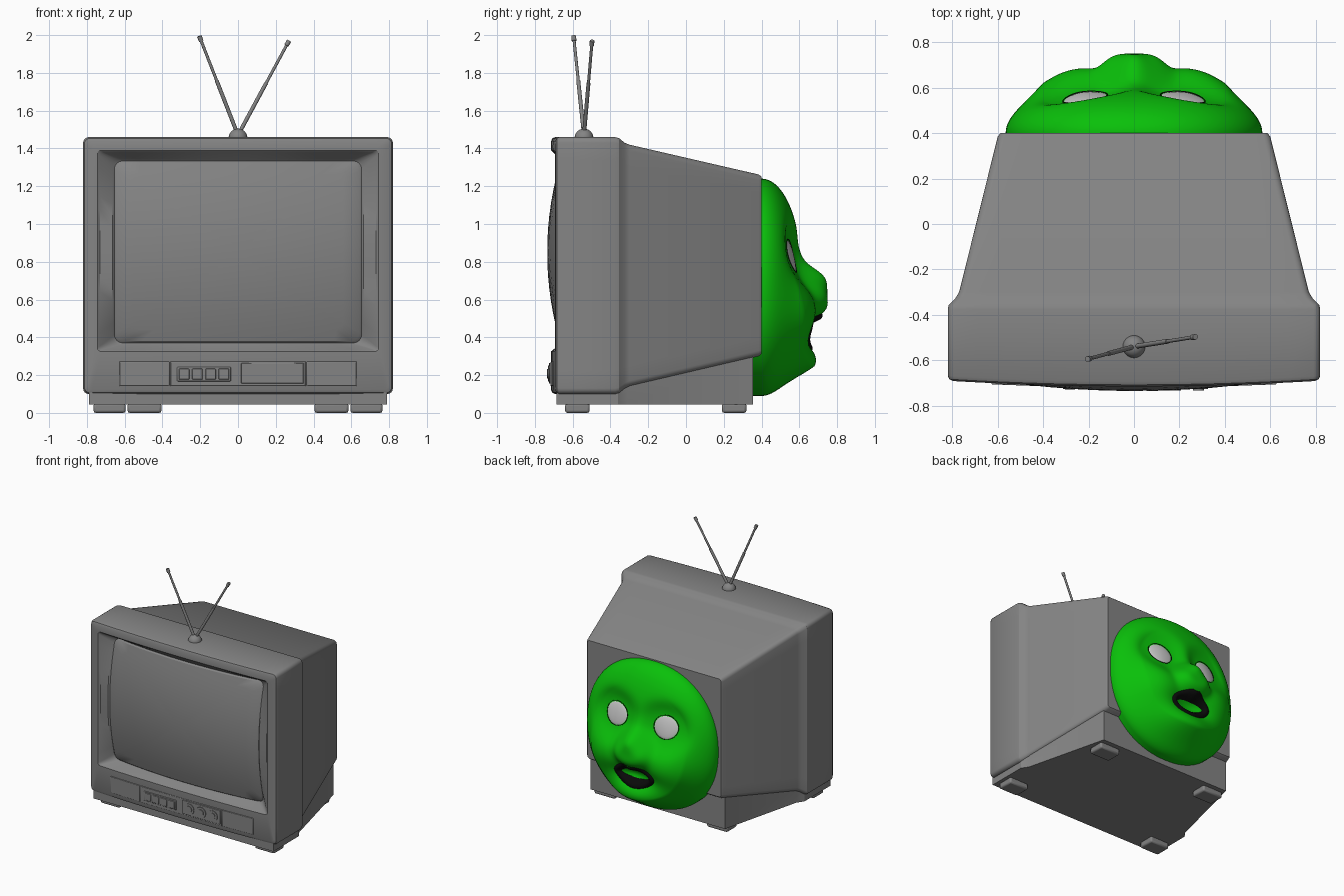
import bpy, bmesh, math
from math import sin, cos, pi, exp, sqrt
from mathutils import Vector, Matrix

if "Cube" in bpy.data.objects:
    bpy.data.objects.remove(bpy.data.objects["Cube"])


def material(name, rgb):
    m = bpy.data.materials.new(name)
    m.diffuse_color = (*rgb, 1)
    m.use_nodes = True
    m.node_tree.nodes["Principled BSDF"].inputs["Base Color"].default_value = m.diffuse_color
    return m


GREEN = material("green", (0.003, 0.53, 0.003))
BLACK = material("black", (0.003, 0.003, 0.003))
WHITE = material("white", (0.8, 0.8, 0.8))
GREY = material("dark_grey", (0.23, 0.23, 0.23))


def finish(name, bm, mat=GREY, bevel=0, angle=30):
    bmesh.ops.recalc_face_normals(bm, faces=bm.faces)
    me = bpy.data.meshes.new(name)
    bm.to_mesh(me)
    bm.free()
    ob = bpy.data.objects.new(name, me)
    bpy.context.collection.objects.link(ob)
    me.materials.append(mat)
    bpy.ops.object.select_all(action='DESELECT')
    ob.select_set(True)
    bpy.context.view_layer.objects.active = ob
    bpy.ops.object.shade_smooth_by_angle(angle=math.radians(angle))
    if bevel:
        b = ob.modifiers.new("bevel", 'BEVEL')
        b.width, b.segments = bevel, 2
    return ob


def loft(name, loops, caps=(False, False), mat=GREY, angle=30):
    bm = bmesh.new()
    rings = [[bm.verts.new(p) for p in loop] for loop in loops]
    n = len(rings[0])
    for a, b in zip(rings, rings[1:]):
        for i in range(n):
            j = (i + 1) % n
            bm.faces.new((a[i], a[j], b[j], b[i]))
    for cap, ring in zip(caps, (rings[0], rings[-1])):
        if cap:
            bm.faces.new(ring)
    return finish(name, bm, mat, angle=angle)


def rounded_rect(hx, z0, z1, r, y, side=14, seg=4):
    """Rounded rectangle loop in xz; y is a number or a function of x, z."""
    hz, mid = (z1 - z0) / 2, (z0 + z1) / 2
    arcs = []
    for k, (sx, sz) in enumerate(((1, 1), (-1, 1), (-1, -1), (1, -1))):
        c = Vector((sx * (hx - r), sz * (hz - r)))
        arcs.append([c + r * Vector((cos(a), sin(a))) for a in
                     ((k + i / seg) * pi / 2 for i in range(seg + 1))])
    pts = []
    for k in range(4):
        a, b = arcs[k][-1], arcs[(k + 1) % 4][0]
        pts += arcs[k] + [a.lerp(b, i / side) for i in range(1, side)]
    return [Vector((p.x, y(p.x, p.y + mid) if callable(y) else y, p.y + mid)) for p in pts]


def box(name, x, y, z, sx, sy, sz, bevel=0.006, turn=0):
    bm = bmesh.new()
    bmesh.ops.create_cube(bm, size=1, matrix=Matrix.Translation((x, y, z))
                          @ Matrix.Rotation(turn, 4, 'Z') @ Matrix.Diagonal((sx, sy, sz, 1)))
    return finish(name, bm, bevel=bevel)


def rod(name, a, b, r, seg=16):
    a, b = Vector(a), Vector(b)
    d = b - a
    bm = bmesh.new()
    bmesh.ops.create_cone(bm, cap_ends=True, segments=seg, radius1=r, radius2=r, depth=d.length,
                          matrix=Matrix.Translation((a + b) / 2) @ d.to_track_quat('Z', 'Y').to_matrix().to_4x4())
    return finish(name, bm)


# Cabinet shell: back plate, tapering housing, front frame and funnel to the screen
def front(x, z=0):
    return -0.69 - 0.025 * (1 - (x / 0.82) ** 2)


def screen_y(x, z):
    return -0.735 + 0.12 * x * x + 0.3 * (z - 0.85) ** 2


loft("cabinet", [
    rounded_rect(0.588, 0.312, 1.25, 0.02, 0.40),
    rounded_rect(0.60, 0.30, 1.262, 0.03, 0.385),
    rounded_rect(0.77, 0.14, 1.42, 0.03, -0.30),
    rounded_rect(0.785, 0.128, 1.43, 0.03, -0.325),
    rounded_rect(0.815, 0.105, 1.455, 0.03, -0.355),
    rounded_rect(0.82, 0.10, 1.46, 0.03, -0.375),
    rounded_rect(0.82, 0.10, 1.46, 0.03, lambda x, z: front(x) + 0.022),
    rounded_rect(0.813, 0.107, 1.453, 0.028, lambda x, z: front(x) + 0.007),
    rounded_rect(0.797, 0.123, 1.437, 0.025, front),
    rounded_rect(0.745, 0.325, 1.39, 0.02, front),
    rounded_rect(0.73, 0.335, 1.378, 0.02, lambda x, z: front(x) + 0.012),
    rounded_rect(0.665, 0.36, 1.344, 0.045, lambda x, z: screen_y(x, z) - 0.004),
    rounded_rect(0.655, 0.37, 1.334, 0.045, lambda x, z: screen_y(x, z) + 0.008),
], caps=(True, False))

# Bulging picture tube
loft("screen", [rounded_rect(0.655 * s, 0.852 - 0.482 * s, 0.852 + 0.482 * s, 0.045 * s,
                             lambda x, z, s=s: screen_y(x, z) + (0.008 if s == 1 else 0))
                for s in (1, 0.98, 0.85, 0.7, 0.55, 0.4, 0.25, 0.1)], caps=(False, True))

# Tapered base below the shell
bm = bmesh.new()
half = [(0.79, -0.685, 0.12), (0.79, -0.36, 0.12), (0.755, -0.31, 0.17), (0.59, 0.355, 0.32)]
outline = half + [(-x, y, z) for x, y, z in reversed(half)]
low = [bm.verts.new((x, y, 0.045)) for x, y, z in outline]
top = [bm.verts.new(p) for p in outline]
bm.faces.new(low)
for i in range(8):
    bm.faces.new((low[i], low[(i + 1) % 8], top[(i + 1) % 8], top[i]))
for i in range(3):
    bm.faces.new((top[i], top[i + 1], top[6 - i], top[7 - i]))
finish("base", bm)

# Feet
for side, s in (("right", 1), ("left", -1)):
    box(f"front_foot_{side}", s * 0.68, -0.575, 0.025, 0.17, 0.13, 0.05, 0.012)
    box(f"rear_foot_{side}", s * 0.495, 0.255, 0.025, 0.18, 0.13, 0.05, 0.012)


# Control panel on the curved front
def panel(name, x, z, w, h, out, bevel=0.004):
    box(name, x, front(x) - out + 0.02, z, w, 0.04, h, bevel, math.atan(0.05 * x / 0.67))


panel("left_panel", -0.495, 0.207, 0.265, 0.13, 0.005)
panel("centre_panel", 0, 0.207, 0.715, 0.13, 0.002)
panel("right_panel", 0.495, 0.207, 0.265, 0.13, 0.005)
panel("button_tray", -0.18, 0.205, 0.285, 0.075, 0.010)
panel("knob_tray", 0.182, 0.21, 0.33, 0.11, 0.010)
for i in range(4):
    panel(f"button_{i + 1}", -0.285 + 0.07 * i, 0.205, 0.055, 0.058, 0.016)
for i in range(3):
    x = 0.08 + 0.102 * i
    rod(f"knob_ring_{i + 1}", (x, -0.69, 0.208), (x, front(x) - 0.015, 0.208), 0.042, 24)
    rod(f"knob_{i + 1}", (x, -0.69, 0.208), (x, front(x) - 0.02, 0.208), 0.025, 24)

# Antenna
bm = bmesh.new()
bmesh.ops.create_uvsphere(bm, u_segments=24, v_segments=12, radius=0.05,
                          matrix=Matrix.Translation((0, -0.54, 1.455)))
finish("antenna_dome", bm)
for side, tip in (("left", (-0.205, -0.595, 1.995)), ("right", (0.27, -0.497, 1.97))):
    a, b = Vector((0, -0.54, 1.47)), Vector(tip)
    rod(f"antenna_lower_{side}", a, a.lerp(b, 0.55), 0.0105)
    rod(f"antenna_upper_{side}", a, b, 0.008)
    rod(f"antenna_tip_{side}", a.lerp(b, 0.95), b, 0.0125)

# Face mask on the back: dome plus soft bumps
CZ, HW, HH, E = 0.665, 0.565, 0.575, 0.93
BUMPS = [  # x, z, width, height, amount, sharpness
    (0.27, 0.52, 0.17, 0.15, 0.09, 1), (-0.27, 0.52, 0.17, 0.15, 0.09, 1),   # cheeks
    (0.215, 0.83, 0.14, 0.125, -0.05, 2), (-0.215, 0.83, 0.14, 0.125, -0.05, 2),  # sockets
    (0, 0.635, 0.105, 0.095, 0.085, 2.2), (0, 0.76, 0.055, 0.08, 0.035, 1),   # nose
    (0, 0.25, 0.2, 0.085, 0.115, 1), (0, 0.42, 0.12, 0.05, -0.045, 1),       # chin, mouth
    (0, 0.53, 0.1, 0.05, 0.006, 1)]                                           # upper lip


def face_y(x, z):
    p = 2 / E
    r = (abs(x / HW) ** p + abs((z - CZ) / HH) ** p) ** (1 / p)
    y = 0.40 + 0.215 * sqrt(max(0, 1 - r ** 2.3))
    for bx, bz, w, h, amount, k in BUMPS:
        y += amount * min(1, 3.5 * (1 - r) + 0.05) * exp(-(((x - bx) / w) ** 2 / 2 + ((z - bz) / h) ** 2 / 2) ** k)
    return y


def oval(cx, cz, hx, hz, s, y, n=96, e=1.0):
    pts = []
    for i in range(n):
        c, d = cos(2 * pi * i / n), sin(2 * pi * i / n)
        x = cx + s * hx * math.copysign(abs(c) ** e, c)
        z = cz + s * hz * math.copysign(abs(d) ** e, d)
        pts.append(Vector((x, y(x, z), z)))
    return pts


rim = oval(0, CZ, HW, HH, 1, lambda x, z: 0.34, e=E)
rings = [oval(0, CZ, HW, HH, sin(pi / 2 * (1 - i / 56)), face_y, e=E) for i in range(56)]
loft("face_mask", [rim] + rings, (False, True), GREEN, 60)

# Eyes set into the sockets, with a dark lid line above
for side, s in (("right", 1), ("left", -1)):
    loft(f"eye_{side}", [oval(s * 0.215, 0.83, 0.1, 0.088, k, lambda x, z, k=k:
                              face_y(x, z) - 0.008 + 0.022 * sqrt(1 - k * k), 40)
                         for k in (1, 0.97, 0.9, 0.75, 0.5, 0.25, 0.05)], (False, True), WHITE, 60)
    loft(f"eye_rim_{side}", [oval(s * 0.215, 0.832, 0.099, 0.088, k, lambda x, z, o=o: face_y(x, z) + o, 40)
                             for k, o in ((1.02, -0.004), (1.01, 0.003), (0.98, 0.003), (0.96, -0.01))],
         mat=BLACK, angle=60)

# Full lips around a narrow open mouth
lips = []
for i in range(9):
    t = i / 8
    loop = oval(0, 0.43, 0.18 - 0.065 * t, 0.104 - 0.076 * t, 1,
                lambda x, z: face_y(x, z) - 0.006 + 0.026 * sin(pi * t), 64, 1.12)
    for p in loop:
        if p.z > 0.43:
            p.z -= 0.016 * (1 - t) * exp(-(p.x / 0.03) ** 2)
    lips.append(loop)
loft("lips", lips, mat=BLACK, angle=60)
